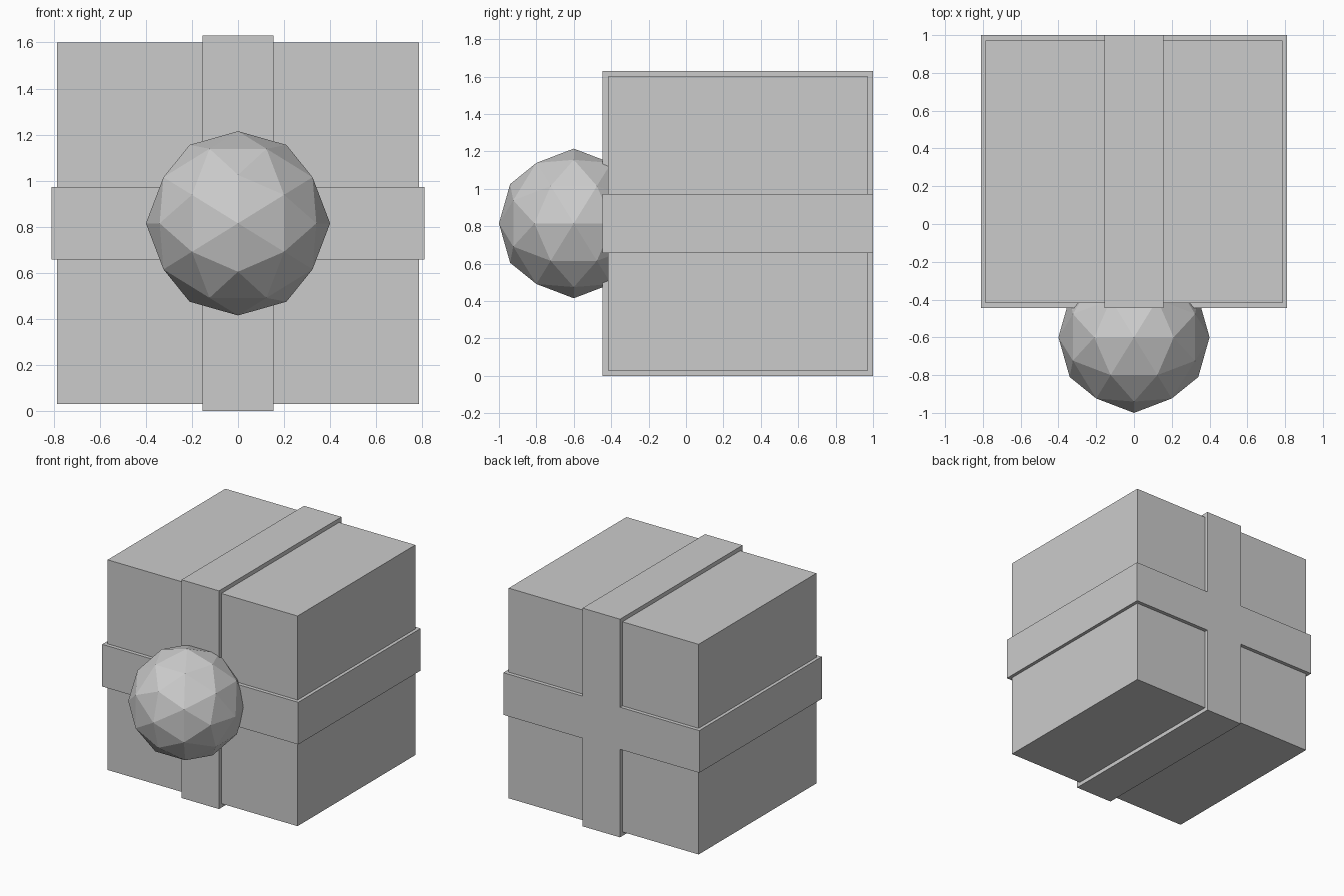
import bpy
from math import radians

cube = bpy.data.objects.get("Cube")
if cube:
    bpy.data.objects.remove(cube, do_unlink=True)

# One plain grey for everything
GREY = (0.6, 0.6, 0.6, 1)
grey = bpy.data.materials.new("plain grey")
grey.use_nodes = True
grey.diffuse_color = GREY
grey.node_tree.nodes["Principled BSDF"].inputs["Base Color"].default_value = GREY

CENTRE_Y, CENTRE_Z = 0.277, 0.815


def finish(name):
    obj = bpy.context.object
    obj.name = name
    obj.data.materials.append(grey)
    return obj


def block(name, size):
    bpy.ops.mesh.primitive_cube_add(size=1, location=(0, CENTRE_Y, CENTRE_Z))
    obj = finish(name)
    obj.scale = size
    bpy.ops.object.transform_apply(location=False, rotation=False, scale=True)
    return obj


# Box with two crossing bands wrapped around it
block("box", (1.57, 1.39, 1.57))
block("horizontal_band", (1.62, 1.446, 0.315))
block("vertical_band", (0.31, 1.446, 1.63))

# Faceted ball half sunk in the front, turned so an edge midpoint lies on each axis
bpy.ops.mesh.primitive_ico_sphere_add(
    subdivisions=2, radius=0.4, location=(0, -0.6, CENTRE_Z),
    rotation=(0, radians(-31.717), 0))
finish("front_ball")
bpy.ops.object.shade_flat()
